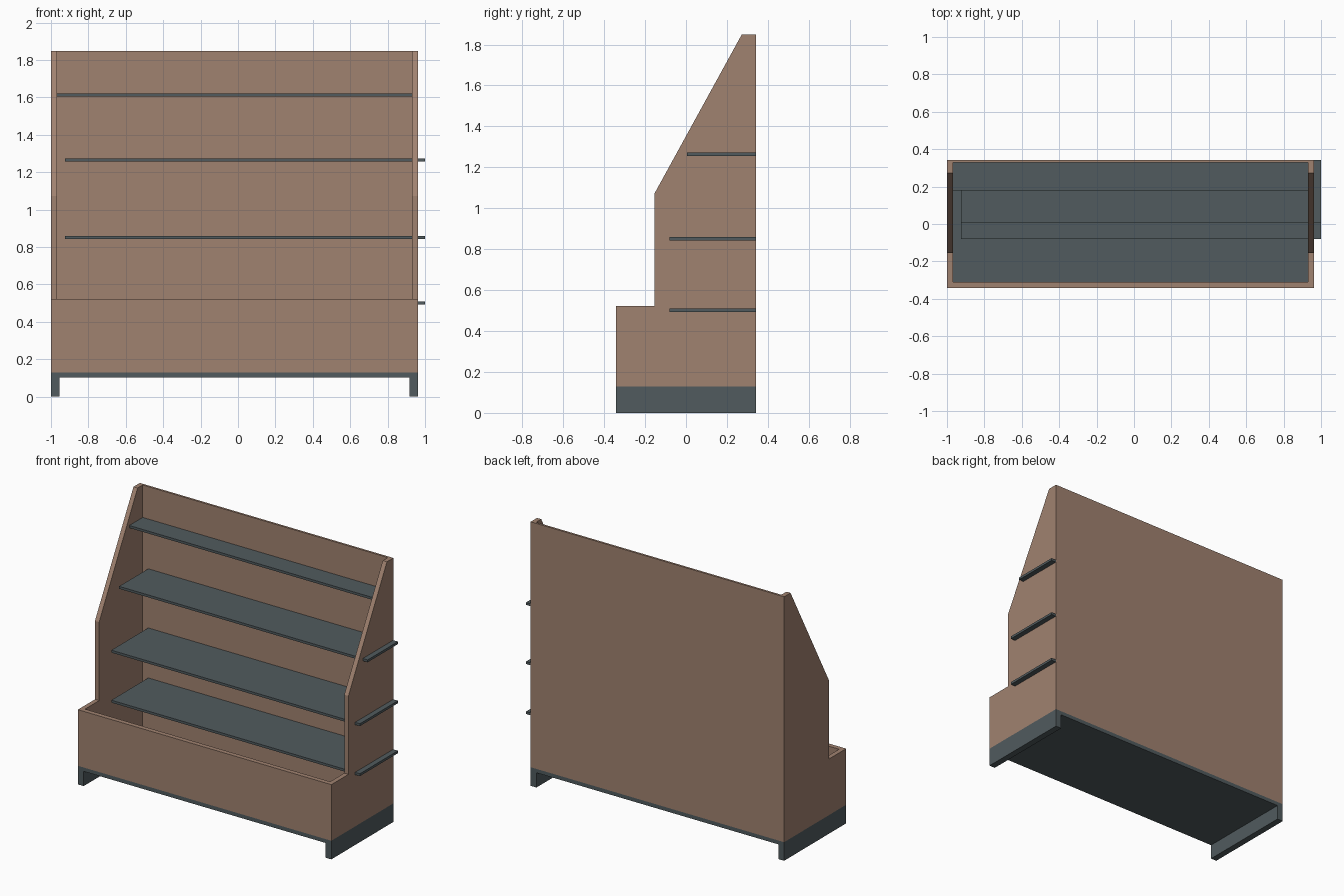
import bpy
import bmesh

if "Cube" in bpy.data.objects:
    bpy.data.objects.remove(bpy.data.objects["Cube"])


def material(name, rgb):
    m = bpy.data.materials.new(name)
    m.diffuse_color = (*rgb, 1.0)
    m.use_nodes = True
    m.node_tree.nodes["Principled BSDF"].inputs["Base Color"].default_value = m.diffuse_color
    return m


WOOD = material("tan_wood", (0.352, 0.223, 0.162))
METAL = material("slate_grey", (0.082, 0.104, 0.112))


def extrude(name, profile, x0, x1, mat):
    """Extrude a closed (y, z) profile along x."""
    bm = bmesh.new()
    face = bm.faces.new([bm.verts.new((x0, y, z)) for y, z in profile])
    ext = bmesh.ops.extrude_face_region(bm, geom=[face])
    verts = [v for v in ext["geom"] if isinstance(v, bmesh.types.BMVert)]
    bmesh.ops.translate(bm, verts=verts, vec=(x1 - x0, 0, 0))
    bmesh.ops.recalc_face_normals(bm, faces=bm.faces[:])
    me = bpy.data.meshes.new(name)
    bm.to_mesh(me)
    bm.free()
    me.materials.append(mat)
    ob = bpy.data.objects.new(name, me)
    bpy.context.collection.objects.link(ob)
    return ob


def box(name, x0, x1, y0, y1, z0, z1, mat):
    return extrude(name, [(y0, z0), (y1, z0), (y1, z1), (y0, z1)], x0, x1, mat)


LEFT, RIGHT = -1.0, 0.963    # outer faces of the cabinet
IN_L, IN_R = -0.968, 0.931   # inner faces of the side panels
FRONT, BACK = -0.343, 0.343
BASE, TOP = 0.13, 1.848

# Stepped and sloped side panels
side = [(FRONT, BASE), (BACK, BASE), (BACK, TOP), (0.272, TOP),
        (-0.154, 1.072), (-0.154, 0.523), (FRONT, 0.523)]
extrude("left_side_panel", side, LEFT, IN_L, WOOD)
extrude("right_side_panel", side, IN_R, RIGHT, WOOD)

# Back board and low front board of the bin
box("back_panel", IN_L, IN_R, 0.328, BACK, BASE, TOP, WOOD)
box("front_panel", IN_L, IN_R, FRONT, -0.31, BASE, 0.523, WOOD)

# Base plate on two runners
box("base_plate", LEFT, RIGHT, FRONT, BACK, 0.103, BASE, METAL)
box("left_runner", LEFT, -0.955, FRONT, BACK, 0.0, 0.103, METAL)
box("right_runner", 0.918, RIGHT, FRONT, BACK, 0.0, 0.103, METAL)

# Top shelf fits between the sides; the lower three poke through the right side
box("top_shelf", IN_L, IN_R, 0.18, 0.328, 1.604, 1.621, METAL)
for name, y0, z in (("upper_shelf", 0.006, 1.256),
                    ("middle_shelf", -0.08, 0.842),
                    ("lower_shelf", -0.08, 0.492)):
    box(name, -0.925, 1.0, y0, 0.341, z, z + 0.017, METAL)
